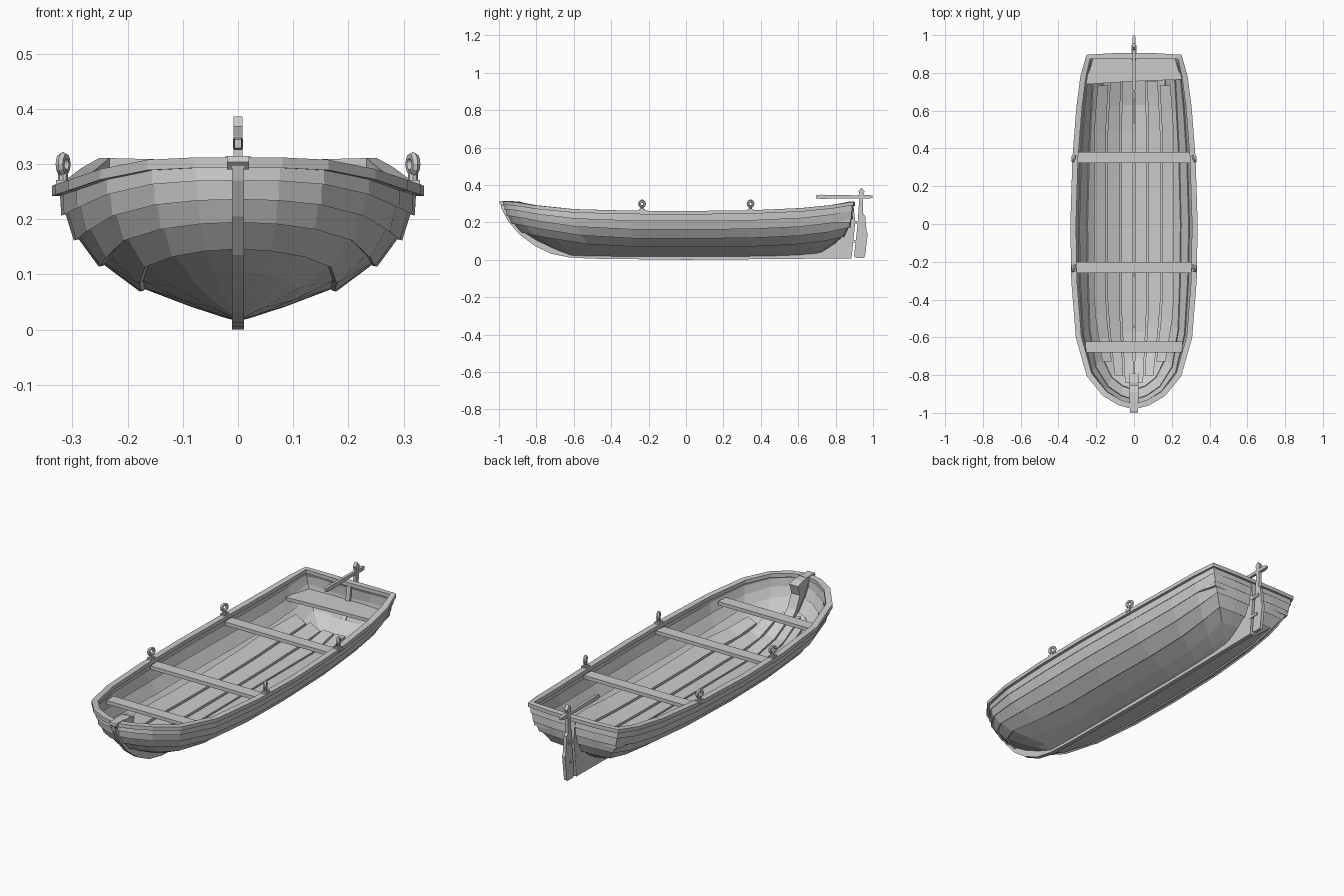
import bpy, bmesh, math
from mathutils import Vector

if "Cube" in bpy.data.objects:
    bpy.data.objects.remove(bpy.data.objects["Cube"])


def finish(name, bm):
    me = bpy.data.meshes.new(name)
    bm.to_mesh(me)
    bm.free()
    ob = bpy.data.objects.new(name, me)
    bpy.context.collection.objects.link(ob)
    return ob


def loft(name, rings):
    """Closed solid through rings of equal length, capped at both ends."""
    bm = bmesh.new()
    vs = [[bm.verts.new(p) for p in r] for r in rings]
    n = len(rings[0])
    for a, b in zip(vs, vs[1:]):
        for k in range(n):
            bm.faces.new((a[k], a[(k + 1) % n], b[(k + 1) % n], b[k]))
    bm.faces.new(vs[0])
    bm.faces.new(vs[-1])
    bmesh.ops.recalc_face_normals(bm, faces=bm.faces)
    return finish(name, bm)


def prism(name, yz, w):
    """Side profile in y/z given thickness 2w across x."""
    return loft(name, [[(x, y, z) for y, z in yz] for x in (-w, w)])


def slab(name, xy, z0, z1):
    """Plan outline in x/y given thickness in z."""
    return loft(name, [[(x, y, z) for x, y in xy] for z in (z0, z1)])


# Hull stations: top y, keel y, half breadth, top z, keel z, end-curve power, plank spread
stations = [
    (-.968, -.60, 0, .303, .018, 2.2, .55), (-.947, -.60, .075, .303, .018, 2.2, .57),
    (-.90, -.60, .155, .299, .018, 2.2, .62), (-.80, -.57, .237, .282, .018, 2, .7),
    (-.60, -.45, .294, .262, .016, 2, .88), (-.30, -.25, .318, .254, .015, 2, 1),
    (0, 0, .323, .252, .015, 2, 1), (.35, .30, .312, .256, .015, 2, 1),
    (.62, .48, .291, .268, .018, 2.5, .95), (.78, .60, .27, .284, .022, 3, .85),
    (.885, .69, .243, .302, .03, 3, .75), (.89, .70, .12, .299, .03, 3, .75),
    (.89, .70, 0, .298, .03, 3, .75)]
section = [(0, 0), (.08, .03), (.27, .115), (.53, .25), (.76, .44), (.9, .64), (.97, .83), (1, 1)]


def section_x(z):
    for (x0, z0), (x1, z1) in zip(section, section[1:]):
        if z <= z1:
            return x0 + (x1 - x0) * (z - z0) / (z1 - z0)
    return 1


def plan_normal(i):
    a = stations[max(i - 1, 0)]
    b = stations[min(i + 1, len(stations) - 1)]
    here = Vector((stations[i][2], stations[i][0]))
    t = Vector((0, 0))
    for p, q in ((Vector((a[2], a[0])), here), (here, Vector((b[2], b[0])))):
        if (q - p).length > 1e-6:
            t += (q - p).normalized()
    n = Vector((t.y, -t.x)).normalized()
    return n if stations[i][2] else Vector((0, math.copysign(1, stations[i][0])))


# Overlapping-plank hull, half built then mirrored and thickened
bm = bmesh.new()
grid = []
for i, (yt, yb, hb, zt, zb, p, spread) in enumerate(stations):
    n = plan_normal(i)
    pts = []
    for j, (_, sz) in enumerate(section):
        sz = sz ** spread
        base = Vector((hb * section_x(sz), yt + (yb - yt) * (1 - sz) ** p, zb + (zt - zb) * sz))
        pts.append(base)
        if 2 < j < len(section) - 1:      # lower lip of the next plank
            pts.append(base + Vector((n.x * .007, n.y * .007, -.005)))
    grid.append([bm.verts.new(v) for v in pts])
for a, b in zip(grid, grid[1:]):
    for k in range(len(a) - 1):
        bm.faces.new((a[k], b[k], b[k + 1], a[k + 1]))
bmesh.ops.remove_doubles(bm, verts=bm.verts, dist=.0005)
hull = finish("hull", bm)
hull.modifiers.new("Mirror", 'MIRROR')
sol = hull.modifiers.new("Solidify", 'SOLIDIFY')
sol.thickness, sol.offset = .012, -1

# Gunwale rim swept round the sheer line
rim = []
for side in (1, -1):
    idx = range(len(stations)) if side == 1 else range(len(stations) - 2, -1, -1)
    for i in idx:
        yt, yb, hb, zt = stations[i][:4]
        n = plan_normal(i)
        rim.append([(side * (hb + n.x * o), yt + n.y * o, zt + dz)
                    for o, dz in ((.014, -.01), (.014, .009), (-.016, .009), (-.016, -.01))])
loft("gunwale", rim)

# Keel and curved stem in one profile
outer = [(-.995, .312), (-.985, .27), (-.95, .205), (-.89, .135), (-.81, .075),
         (-.72, .032), (-.62, .012), (-.5, .006), (0, 0), (.885, .008)]
inner = [(.7, .035), (.4, .03), (0, .025), (-.55, .03), (-.68, .05),
         (-.79, .105), (-.87, .17), (-.92, .23), (-.945, .3)]
prism("keel_and_stem", outer + inner, .011)
prism("stem_head", [(-.998, .304), (-.995, .315), (-.93, .315), (-.93, .3), (-.985, .29)], .02)
# Inner stem knee
prism("stem_knee", [(-.945, .30), (-.94, .314), (-.89, .312), (-.855, .3), (-.87, .25), (-.84, .19),
                    (-.79, .14), (-.81, .13), (-.86, .18), (-.91, .24)], .024)
# Skeg under the transom
prism("skeg", [(.55, .012), (.885, .008), (.905, .2), (.895, .29), (.88, .29),
               (.86, .16), (.77, .07), (.65, .035), (.55, .03)], .011)

# Thwarts and stern seat
for name, y, w in (("bow_seat", -.65, .258), ("middle_seat", -.23, .308), ("aft_seat", .352, .303)):
    slab(name, [(-w + .004, y - .029), (w - .004, y - .029), (w, y + .029), (-w, y + .029)], .222, .24)
slab("stern_seat", [(-.255, .74), (0, .755), (.255, .765), (.228, .88), (-.228, .88)], .2, .217)

# Floor boards laid on the inside of the hull
inside = hull.evaluated_get(bpy.context.evaluated_depsgraph_get())


def floor_z(x, y):
    hit, loc, _, _ = inside.ray_cast(Vector((x, y, .245)), Vector((0, 0, -1)))
    return max(loc.z + .002 if hit else .05, .05)


for k in range(6):
    c = (k - 2.5) * .072
    start, end = -.845 + 3.6 * c * c, .765 - c * c
    rings = []
    for i in range(13):
        y = start + (end - start) * i / 12
        s = 1 - .3 * max(0, (-.45 - y) / .4) - .1 * max(0, (y - .5) / .27)
        a, b = c * s - .031 * s, c * s + .031 * s
        za, zb = floor_z(a, y), floor_z(b, y)
        rings.append([(a, y, za), (b, y, zb), (b, y, zb + .012), (a, y, za + .012)])
    loft("floor_board_%d" % (k + 1), rings)

# Oarlocks: base plate, pin and ring
for sx in (-1, 1):
    for y in (-.235, .345):
        x = sx * .317
        slab("oarlock_base", [(x - .013, y - .016), (x + .013, y - .016),
                              (x + .013, y + .016), (x - .013, y + .016)], .255, .271)
        bpy.ops.mesh.primitive_cylinder_add(vertices=8, radius=.009, depth=.03, location=(x, y, .275))
        bpy.context.object.name = "oarlock_pin"
        bpy.ops.mesh.primitive_torus_add(major_segments=12, minor_segments=6, major_radius=.0145,
                                         minor_radius=.008, location=(x, y, .3),
                                         rotation=(0, math.pi / 2, sx * .4))
        bpy.context.object.name = "oarlock_ring"

# Rudder blade, post and tiller
prism("rudder_blade", [(.898, .018), (.91, .01), (.95, .01), (.957, .018), (.972, .14), (.965, .155),
                       (.958, .235), (.945, .25), (.922, .245), (.914, .16)], .008)
prism("rudder_post", [(.92, .23), (.945, .23), (.948, .35), (.955, .365), (.938, .386),
                      (.922, .368), (.928, .35)], .008)
loft("tiller", [[(sx * w, y, .337 + sz * h) for sx, sz in ((-1, -1), (1, -1), (1, 1), (-1, 1))]
                for y, w, h in ((.695, .006, .008), (.72, .007, .011), (.9, .007, .008),
                                (.98, .009, .009), (.997, .006, .006))])
# Rudder hinges
for y, z in ((.905, .1), (.918, .2)):
    prism("rudder_hinge", [(y - .025, z - .007), (y + .03, z - .007), (y + .03, z + .007), (y - .025, z + .007)], .013)
